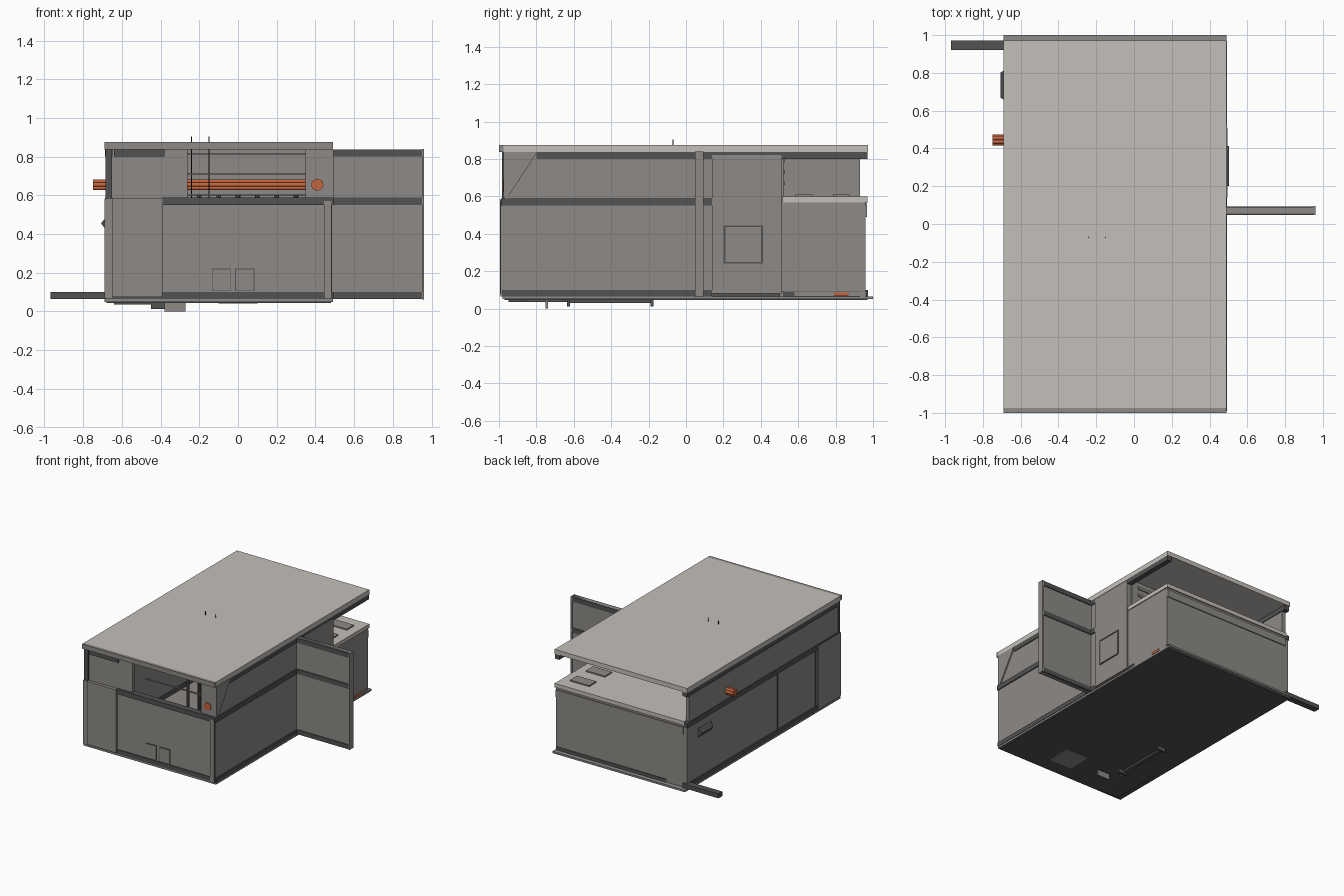
import bpy, math


def material(name, rgb):
    m = bpy.data.materials.new(name)
    m.diffuse_color = (*rgb, 1)
    return m


WALL = material("warm_grey", (0.27, 0.255, 0.24))
LIGHT = material("light_roof", (0.55, 0.52, 0.49))
DARK = material("dark_trim", (0.085, 0.085, 0.085))
ORANGE = material("orange", (0.55, 0.13, 0.05))
BLACK = material("black", (0.01, 0.01, 0.01))


def mesh(name, verts, faces, mat):
    me = bpy.data.meshes.new(name)
    me.from_pydata(verts, [], faces)
    me.materials.append(mat)
    ob = bpy.data.objects.new(name, me)
    bpy.context.collection.objects.link(ob)
    return ob


def box(name, x, y, z, mat):
    verts = [(a, b, c) for a in x for b in y for c in z]
    faces = [(0, 1, 3, 2), (4, 6, 7, 5), (0, 4, 5, 1),
             (2, 3, 7, 6), (0, 2, 6, 4), (1, 5, 7, 3)]
    return mesh(name, verts, faces, mat)


def rod(name, loc, r, length, mat, axis='Z', n=12):
    rot = {'X': (0, math.pi / 2, 0), 'Y': (math.pi / 2, 0, 0), 'Z': (0, 0, 0)}[axis]
    bpy.ops.mesh.primitive_cylinder_add(vertices=n, radius=r, depth=length,
                                        location=loc, rotation=rot)
    ob = bpy.context.object
    ob.name = name
    ob.data.materials.append(mat)
    bpy.ops.object.shade_smooth_by_angle()
    return ob


def frame(name, x, y, z, w, mat):
    """Four thin strips round a rectangle on the right wall."""
    box(name + "_low", x, y, (z[0], z[0] + w), mat)
    box(name + "_high", x, y, (z[1] - w, z[1]), mat)
    box(name + "_side_a", x, (y[0], y[0] + w), z, mat)
    box(name + "_side_b", x, (y[1] - w, y[1]), z, mat)


BANDS = [(0.065, 0.10), (0.55, 0.588), (0.80, 0.838)]

# Base plate, floor and underside fittings
box("base_plate", (-0.69, 0.49), (-0.98, 1.0), (0.05, 0.065), WALL)
box("base_underside", (-0.68, 0.48), (-0.97, 0.97), (0.045, 0.05), DARK)
box("under_panel_a", (-0.64, -0.45), (-0.95, -0.55), (0.035, 0.045), DARK)
box("under_panel_b", (-0.1, 0.1), (-0.85, -0.65), (0.04, 0.045), WALL)
box("under_rail", (-0.45, -0.42), (-0.63, -0.18), (0.03, 0.045), DARK)
for y in (-0.635, -0.19):
    box("under_stop", (-0.45, -0.38), (y, y + 0.015), (0.012, 0.045), DARK)
box("under_fin", (-0.38, -0.27), (-0.75, -0.737), (0.0, 0.045), WALL)

# Roof with front fascia
box("roof", (-0.69, 0.49), (-0.975, 0.972), (0.838, 0.875), LIGHT)
box("roof_fascia", (-0.69, 0.49), (-1.0, -0.975), (0.838, 0.875), WALL)

# Left wall with trim bands
box("left_wall_lower", (-0.68, -0.65), (-0.97, 0.96), (0.065, 0.57), WALL)
box("left_wall_upper", (-0.68, -0.65), (-0.97, 0.93), (0.57, 0.838), WALL)
for z in BANDS:
    box("left_band", (-0.688, -0.645), (-0.97, 0.965), z, DARK)
box("left_front_post", (-0.685, -0.65), (-0.983, -0.965), (0.065, 0.838), DARK)
for y in (-0.68, -0.2):
    box("left_panel_seam", (-0.685, -0.68), (y, y + 0.012), (0.1, 0.55), DARK)
box("left_front_panel", (-0.69, -0.65), (-0.985, -0.7), (0.07, 0.58), WALL)

# Handle on the left wall: triangular ridge
a, b = 0.65, 0.82
mesh("left_handle",
     [(-0.68, a, 0.42), (-0.68, a, 0.49), (-0.708, a + 0.02, 0.455),
      (-0.68, b, 0.42), (-0.68, b, 0.49), (-0.708, b - 0.02, 0.455)],
     [(0, 2, 1), (3, 4, 5), (0, 3, 5, 2), (2, 5, 4, 1), (0, 1, 4, 3)], DARK)

# Side beam at the back left
box("side_beam", (-0.97, -0.65), (0.92, 0.972), (0.065, 0.10), DARK)

# Front wall, lower
box("front_wall_lower", (-0.65, 0.485), (-0.978, -0.95), (0.065, 0.58), WALL)
box("front_band_low", (-0.68, 0.488), (-0.985, -0.95), BANDS[0], DARK)
box("front_band_mid", (-0.39, 0.488), (-0.99, -0.94), BANDS[1], DARK)
box("front_left_panel", (-0.65, -0.39), (-0.995, -0.96), (0.075, 0.583), WALL)
box("front_right_post", (0.445, 0.482), (-0.993, -0.96), (0.065, 0.572), WALL)
for x in (-0.135, -0.015):
    box("front_hatch_seam", (x, x + 0.1), (-0.981, -0.97), (0.105, 0.222), DARK)
    box("front_hatch", (x + 0.004, x + 0.096), (-0.985, -0.97), (0.108, 0.218), WALL)

# Front wall, upper, on both sides of the opening
box("front_wall_upper_left", (-0.65, -0.26), (-0.97, -0.945), (0.58, 0.838), WALL)
box("front_wall_upper_right", (0.35, 0.488), (-0.97, -0.945), (0.58, 0.838), WALL)
box("front_band_top", (-0.64, -0.38), (-0.985, -0.97), BANDS[2], DARK)
rod("front_port", (0.41, -0.972, 0.655), 0.031, 0.012, ORANGE, 'Y', 24)

# Right wall, front part
box("right_wall_lower", (0.455, 0.485), (-0.978, 0.14), (0.065, 0.58), WALL)
box("right_wall_upper", (0.455, 0.483), (-0.97, 0.14), (0.58, 0.838), WALL)
box("right_band_low", (0.45, 0.493), (-0.98, 0.14), BANDS[0], DARK)
box("right_band_mid", (0.45, 0.493), (-0.99, 0.14), BANDS[1], DARK)
box("right_band_top", (0.45, 0.49), (-0.8, 0.97), BANDS[2], DARK)
tri = [(-0.975, 0.59), (-0.955, 0.59), (-0.795, 0.838), (-0.975, 0.838)]
mesh("right_corner_panel",
     [(x, p, q) for x in (0.47, 0.493) for p, q in tri],
     [(3, 2, 1, 0), (4, 5, 6, 7)] +
     [(i, (i + 1) % 4, (i + 1) % 4 + 4, i + 4) for i in range(4)], WALL)

# Open door wing standing out from the right wall
box("wing_panel", (0.48, 0.955), (0.055, 0.085), (0.065, 0.838), WALL)
for z in BANDS:
    box("wing_band", (0.48, 0.96), (0.048, 0.092), z, DARK)
box("wing_end_post", (0.95, 0.962), (0.047, 0.094), (0.063, 0.84), WALL)

# Tall block with window behind the wing
box("tall_block", (0.40, 0.495), (0.14, 0.51), (0.08, 0.822), WALL)
frame("side_window", (0.495, 0.502), (0.2, 0.412), (0.24, 0.445), 0.01, DARK)
box("side_window_pane", (0.49, 0.5), (0.21, 0.402), (0.25, 0.435), WALL)

# Back counter block
box("counter_right_side", (0.455, 0.485), (0.51, 0.96), (0.09, 0.57), WALL)
box("counter_back_side", (-0.65, 0.485), (0.93, 0.96), (0.065, 0.57), WALL)
box("back_ledge", (-0.65, 0.485), (0.955, 0.968), (0.49, 0.55), WALL)
box("counter_foot", (-0.5, 0.48), (0.52, 0.965), (0.065, 0.09), DARK)
box("counter_foot_light", (0.47, 0.488), (0.58, 0.95), (0.066, 0.088), WALL)
box("counter_foot_mark", (0.48, 0.492), (0.79, 0.87), (0.068, 0.086), ORANGE)
box("counter_top", (-0.66, 0.492), (0.515, 0.97), (0.568, 0.60), LIGHT)
for y in (0.63, 0.83):
    box("counter_plate", (0.25, 0.42), (y - 0.045, y + 0.045), (0.60, 0.61), WALL)

# Inner wall with battens, and floor of the upper room
box("inner_wall", (-0.65, 0.455), (0.5, 0.52), (0.065, 0.838), WALL)
for z in (0.66, 0.72, 0.78):
    box("inner_batten", (-0.65, 0.40), (0.495, 0.528), (z, z + 0.02), WALL)

# Rack seen through the front opening
for y in (-0.75, -0.5):
    for z in (0.60, 0.705, 0.81):
        box("rack_shelf_bar", (-0.3, 0.4), (y, y + 0.012), (z, z + 0.007), WALL)
for i in range(6):
    rod("rack_rod", (-0.2 + 0.1 * i, -0.35, 0.35), 0.012, 0.5, DARK, 'Z', 8)

# Bundle of orange tubes running across to the left side
rod("tube_core", (-0.2, 0.445, 0.655), 0.011, 1.1, ORANGE, 'X')
for i in range(6):
    t = i * math.pi / 3
    rod("tube", (-0.2, 0.445 + 0.019 * math.cos(t), 0.655 + 0.019 * math.sin(t)),
        0.0105, 1.1, ORANGE, 'X')

# Two thin aerials through the roof
for x in (-0.24, -0.15):
    rod("aerial", (x, -0.07, 0.74), 0.003, 0.33, BLACK, 'Z', 8)
